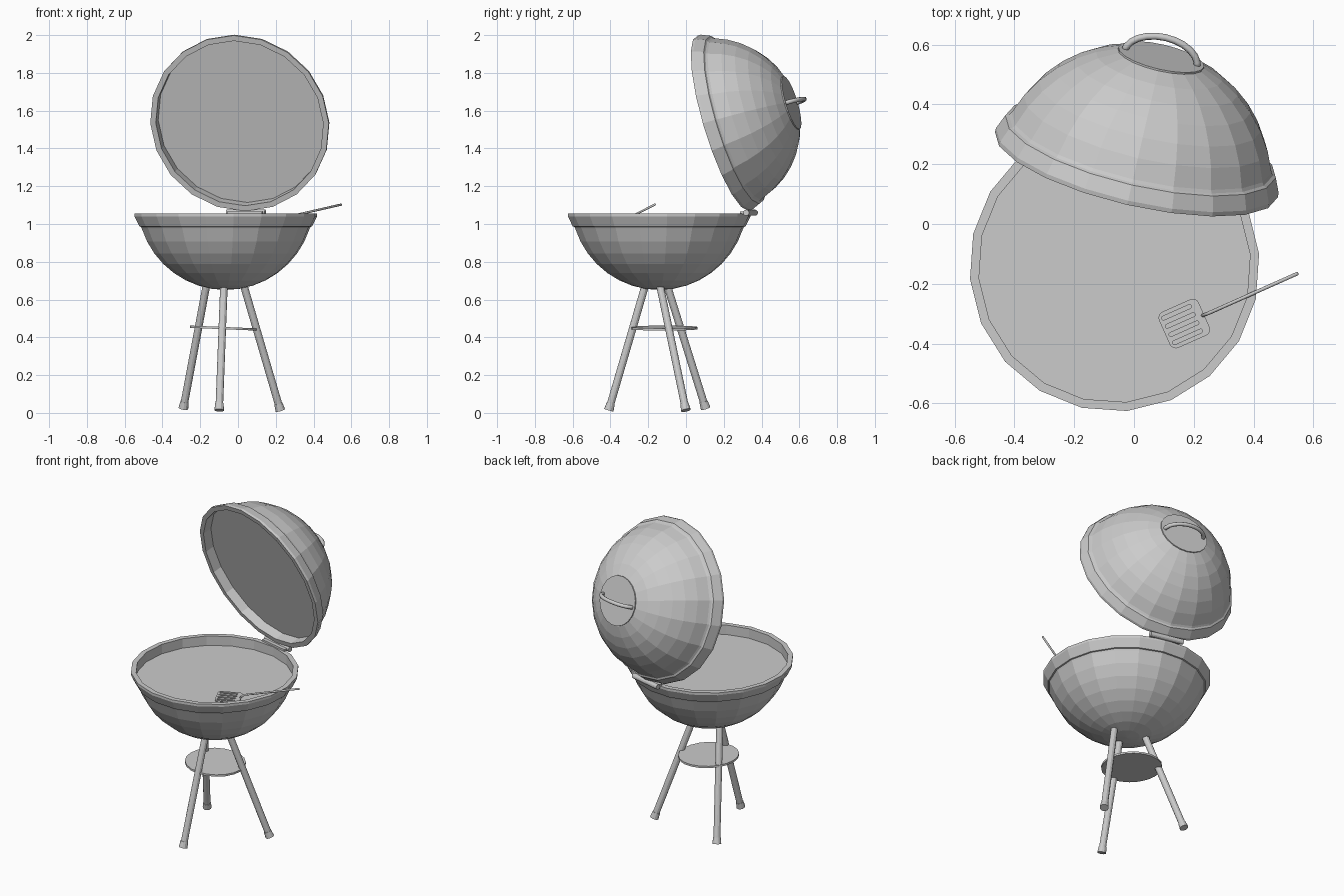
import bpy, bmesh
from math import sin, cos, pi, radians
from mathutils import Matrix, Vector

if "Cube" in bpy.data.objects:
    bpy.data.objects.remove(bpy.data.objects["Cube"])


def finish(name, bm, mat=Matrix.Identity(4)):
    bmesh.ops.remove_doubles(bm, verts=bm.verts, dist=1e-5)
    bmesh.ops.transform(bm, matrix=mat, verts=bm.verts)
    bmesh.ops.recalc_face_normals(bm, faces=bm.faces)
    me = bpy.data.meshes.new(name)
    bm.to_mesh(me)
    bm.free()
    ob = bpy.data.objects.new(name, me)
    bpy.context.collection.objects.link(ob)
    return ob


def lathe(name, profile, mat, n=20):
    bm = bmesh.new()
    vs = [bm.verts.new((r, 0, h)) for r, h in profile]
    es = [bm.edges.new(p) for p in zip(vs, vs[1:])]
    bmesh.ops.spin(bm, geom=vs + es, cent=(0, 0, 0), axis=(0, 0, 1),
                   angle=2 * pi, steps=n, use_merge=True)
    return finish(name, bm, mat)


def rod(name, a, b, r1, r2=None, n=12):
    a, b = Vector(a), Vector(b)
    d = b - a
    bm = bmesh.new()
    bmesh.ops.create_cone(bm, cap_ends=True, segments=n, radius1=r1,
                          radius2=r2 or r1, depth=d.length)
    q = d.to_track_quat('Z', 'Y').to_matrix().to_4x4()
    return finish(name, bm, Matrix.Translation((a + b) / 2) @ q)


def box(name, size, mat):
    bm = bmesh.new()
    bmesh.ops.create_cube(bm, size=1, matrix=Matrix.Diagonal((*size, 1)))
    return finish(name, bm, mat)


def curve(name, splines, mat, dims='3D', bevel=0, extrude=0, cyclic=False):
    cu = bpy.data.curves.new(name, 'CURVE')
    cu.dimensions = dims
    cu.fill_mode = 'FULL' if dims == '3D' else 'BOTH'
    cu.bevel_depth, cu.extrude = bevel, extrude
    cu.bevel_resolution = 2
    cu.use_fill_caps = dims == '3D'
    for pts in splines:
        sp = cu.splines.new('POLY')
        sp.points.add(len(pts) - 1)
        for p, co in zip(sp.points, pts):
            p.co = (*co, 1)
        sp.use_cyclic_u = cyclic
    tmp = bpy.data.objects.new(name + "_curve", cu)
    bpy.context.collection.objects.link(tmp)
    bpy.context.view_layer.update()
    bm = bmesh.new()
    bm.from_mesh(tmp.to_mesh())
    tmp.to_mesh_clear()
    bpy.data.objects.remove(tmp)
    return finish(name, bm, mat)


def rounded(cx, cy, w, h, r, k=4):
    pts = []
    for i, (sx, sy) in enumerate([(1, 1), (-1, 1), (-1, -1), (1, -1)]):
        for j in range(k + 1):
            a = pi / 2 * (i + j / k)
            pts.append((cx + sx * (w / 2 - r) + r * cos(a),
                        cy + sy * (h / 2 - r) + r * sin(a), 0))
    return pts


YAW = Matrix.Rotation(radians(-13), 4, 'Z')

# Shared shell profile: flat inner plate, rim band, then a spherical cap
rim = [(0, .06), (.455, .06), (.455, 0), (.485, 0), (.485, .015)]


def cap(a0, a1, steps):
    angs = [radians(a0 + (a1 - a0) * i / steps) for i in range(steps + 1)]
    return [(.469 * cos(a), .469 * sin(a) - .065) for a in angs]


# Bowl with cooking surface
bowl_m = Matrix.Translation((-.065, -.142, 1.055)) @ YAW @ Matrix.Rotation(pi, 4, 'X')
lathe("bowl", rim + [(.459, .068), (.451, .07)] + cap(18, 90, 8), bowl_m)

# Open lid, tilted back on the hinge
lid_m = (Matrix.Translation((.008, .198, 1.533)) @ YAW
         @ Matrix.Rotation(radians(-73.5), 4, 'X'))
lathe("lid", rim + [(.464, .065), (.453, .07)] + cap(18, 71.5, 6) + [(0, .379)], lid_m)
lathe("lid_plate", [(0, .37), (.147, .37), (.147, .386), (.135, .386), (0, .386)], lid_m)

# Lid handle
arc = [(.125 * cos(pi * i / 12), 0, .375 + .08 * sin(pi * i / 12)) for i in range(13)]
curve("lid_handle", [arc], lid_m, bevel=.012)

# Hinge
hinge = Matrix.Translation((.042, .342, 1.06)) @ YAW
rod("hinge_pin", hinge @ Vector((-.105, 0, 0)), hinge @ Vector((.105, 0, 0)), .016)
box("hinge_leaf", (.19, .05, .014), hinge @ Matrix.Translation((0, -.012, 0)))

# Legs with rubber feet
legs = {"left": ((-.17, -.095, .66), (-.29, .105, .02)),
        "front": ((-.075, -.22, .66), (-.1, -.41, .01)),
        "right": ((.035, -.135, .66), (.225, 0, .01))}
for side, (top, foot) in legs.items():
    top, foot = Vector(top), Vector(foot)
    d = (top - foot).normalized()
    foot += d * .004
    rod(side + "_leg", foot + d * .01, top + d * .05, .02)
    rod(side + "_foot", foot, foot + d * .038, .026, .022)

# Lower shelf
rod("shelf", (-.079, -.115, .443), (-.0785, -.115, .455), .176, n=20)

# Spatula: slotted head and rising handle
head_m = Matrix.Translation((.168, -.333, 1.012)) @ Matrix.Rotation(radians(24), 4, 'Z')
outline = rounded(0, 0, .145, .132, .022)
slots = [rounded(-.008, -.045 + .03 * i, .108, .013, .006) for i in range(4)]
curve("spatula_head", [outline] + slots, head_m, dims='2D', extrude=.004, cyclic=True)
grip = [head_m @ Vector((.066, 0, 0)), Vector((.25, -.298, 1.035)), Vector((.548, -.165, 1.103))]
curve("spatula_handle", [grip], Matrix.Identity(4), bevel=.006)
